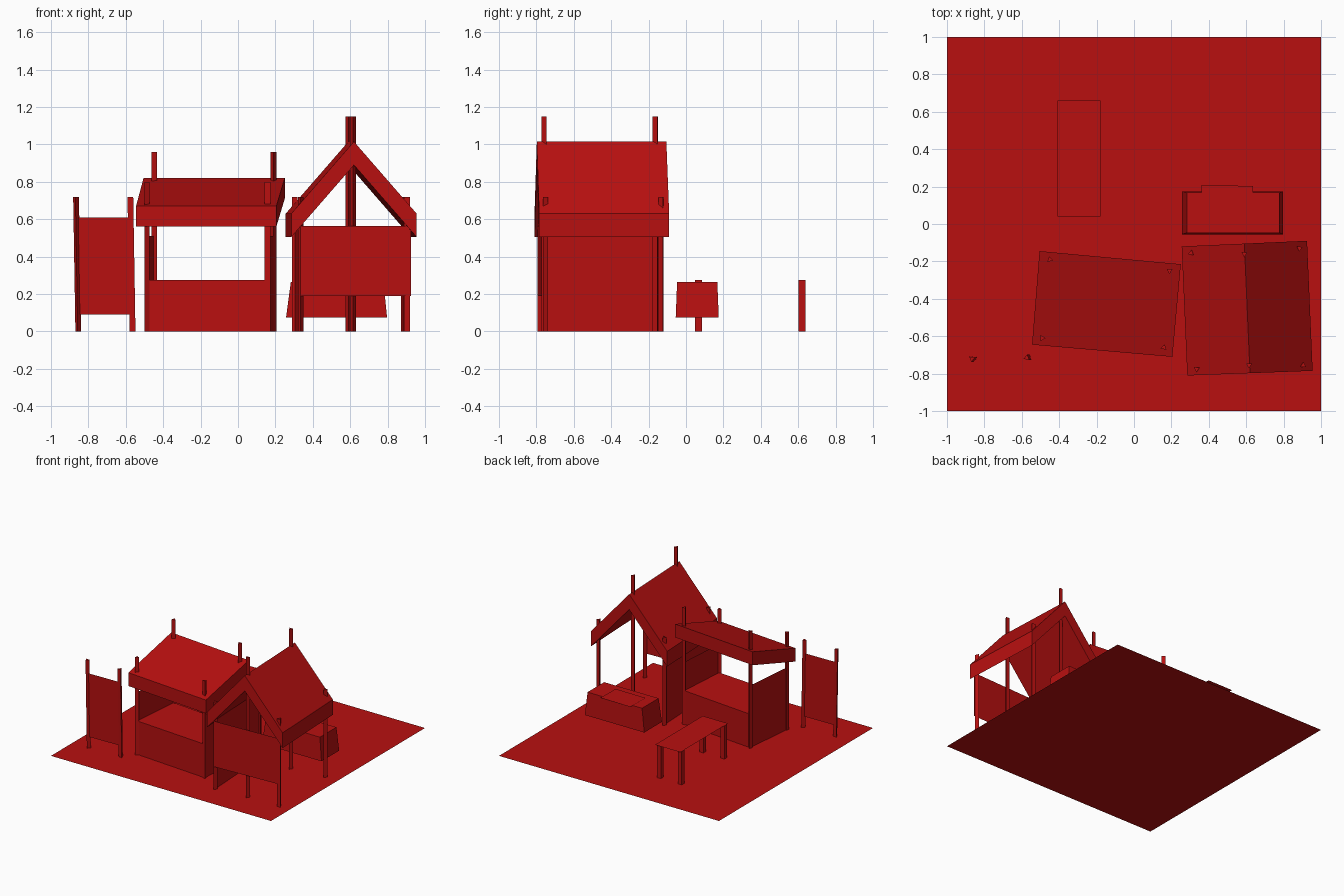
import bpy
from math import cos, sin, tau, radians
from mathutils import Vector

cube = bpy.data.objects.get("Cube")
if cube:
    bpy.data.objects.remove(cube, do_unlink=True)

red = bpy.data.materials.new("deep_red")
red.use_nodes = True
colour = (0.48, 0.005, 0.005, 1)
red.diffuse_color = colour
red.node_tree.nodes["Principled BSDF"].inputs["Base Color"].default_value = colour


def mesh_object(name, verts, faces):
    mesh = bpy.data.meshes.new(name)
    mesh.from_pydata([tuple(v) for v in verts], [], faces)
    mesh.materials.append(red)
    obj = bpy.data.objects.new(name, mesh)
    bpy.context.collection.objects.link(obj)
    return obj


def loft(name, first, second):
    """Closed solid between two matching loops."""
    n = len(first)
    sides = [(i, (i + 1) % n, n + (i + 1) % n, n + i) for i in range(n)]
    caps = [tuple(reversed(range(n))), tuple(range(n, 2 * n))]
    return mesh_object(name, list(first) + list(second), sides + caps)


def sheet(name, corners):
    return mesh_object(name, corners, [(0, 1, 2, 3)])


def at(points, z):
    return [(x, y, z) for x, y in points]


def rect(cx, cy, w, d, angle=0):
    """Corners of a turned rectangle, counter-clockwise."""
    c, s = cos(radians(angle)), sin(radians(angle))
    return [(cx + u * w / 2 * c - v * d / 2 * s, cy + u * w / 2 * s + v * d / 2 * c)
            for u, v in ((-1, -1), (1, -1), (1, 1), (-1, 1))]


def wall(name, a, b, low, high):
    sheet(name, [(*a, low), (*b, low), (*b, high), (*a, high)])


def pole(name, p, height, turn=0, lean=0):
    """Three-sided post."""
    ring = [(p[0] + 0.018 * cos(turn + tau * i / 3),
             p[1] + 0.018 * sin(turn + tau * i / 3)) for i in range(3)]
    loft(name, at(ring, 0), at([(x + lean, y) for x, y in ring], height))


# Ground
sheet("ground", at(rect(0, 0, 2, 2), 0))

# Counter stall: posts in order front right, front left, back left, back right
posts = [(-0.49, -0.61), (0.16, -0.66), (0.19, -0.25), (-0.45, -0.19)]
for i, p in enumerate(posts):
    pole(f"counter_stall_post_{i}", p, 0.80 if i < 2 else 0.96, turn=i * 1.3)
loft("counter", at(posts, 0), at(posts, 0.275))
wall("counter_stall_right_wall", posts[0], posts[3], 0, 0.51)
wall("counter_stall_left_wall", posts[1], posts[2], 0, 0.51)
eaves = [(-0.545, -0.645), (0.205, -0.71), (0.25, -0.215), (-0.505, -0.145)]
heights = (0.67, 0.67, 0.82, 0.82)
top = [(x, y, z) for (x, y), z in zip(eaves, heights)]
loft("counter_stall_roof", [(x, y, z - 0.11) for x, y, z in top], top)

# Gabled stall
corners = [(0.335, -0.775), (0.905, -0.755), (0.885, -0.13), (0.305, -0.155)]
for i, p in enumerate(corners):
    pole(f"gable_stall_post_{i}", p, 0.72, turn=0.5 + i)
pole("front_ridge_post", (0.615, -0.755), 1.15, turn=0.5)
pole("back_ridge_post", (0.59, -0.16), 1.15, turn=0.5)
wall("gable_stall_side_wall", corners[0], corners[3], 0, 0.58)
wall("gable_stall_front_panel", (0.335, -0.795), (0.925, -0.77), 0.19, 0.565)


def gable(left, right):
    """Chevron outline between two eave points."""
    a, b = Vector((*left, 0)), Vector((*right, 0))
    shape = [(0, 0.505), (0.5, 0.89), (1, 0.505), (1, 0.63), (0.5, 1.015), (0, 0.63)]
    return [a.lerp(b, t) + Vector((0, 0, z)) for t, z in shape]


loft("gable_roof", gable((0.255, -0.12), (0.925, -0.09)),
     gable((0.285, -0.81), (0.955, -0.785)))

# Hanging screen between two posts
ends = [(-0.855, -0.72), (-0.562, -0.715)]
for i, p in enumerate(ends):
    pole(f"screen_post_{i}", p, 0.72, turn=0.4 + i, lean=-0.012)
wall("screen_panel", ends[0], ends[1], 0.09, 0.61)

# Table
sheet("table_top", at(rect(-0.295, 0.35, 0.23, 0.62), 0.277))
for x in (-0.39, -0.2):
    for y in (0.067, 0.62):
        leg = rect(x, y, 0.036, 0.036)
        loft("table_leg", at(leg, 0), at(leg, 0.274))

# Tapered chest with a cloth on it, and a mat on the ground
loft("chest", at(rect(0.527, 0.06, 0.54, 0.23), 0.075),
     at(rect(0.53, 0.06, 0.495, 0.215), 0.265))
sheet("chest_cloth", at(rect(0.497, 0.108, 0.275, 0.195, -1), 0.27))
sheet("ground_mat", at(rect(0.135, -0.023, 0.175, 0.175, 27), 0.004))
